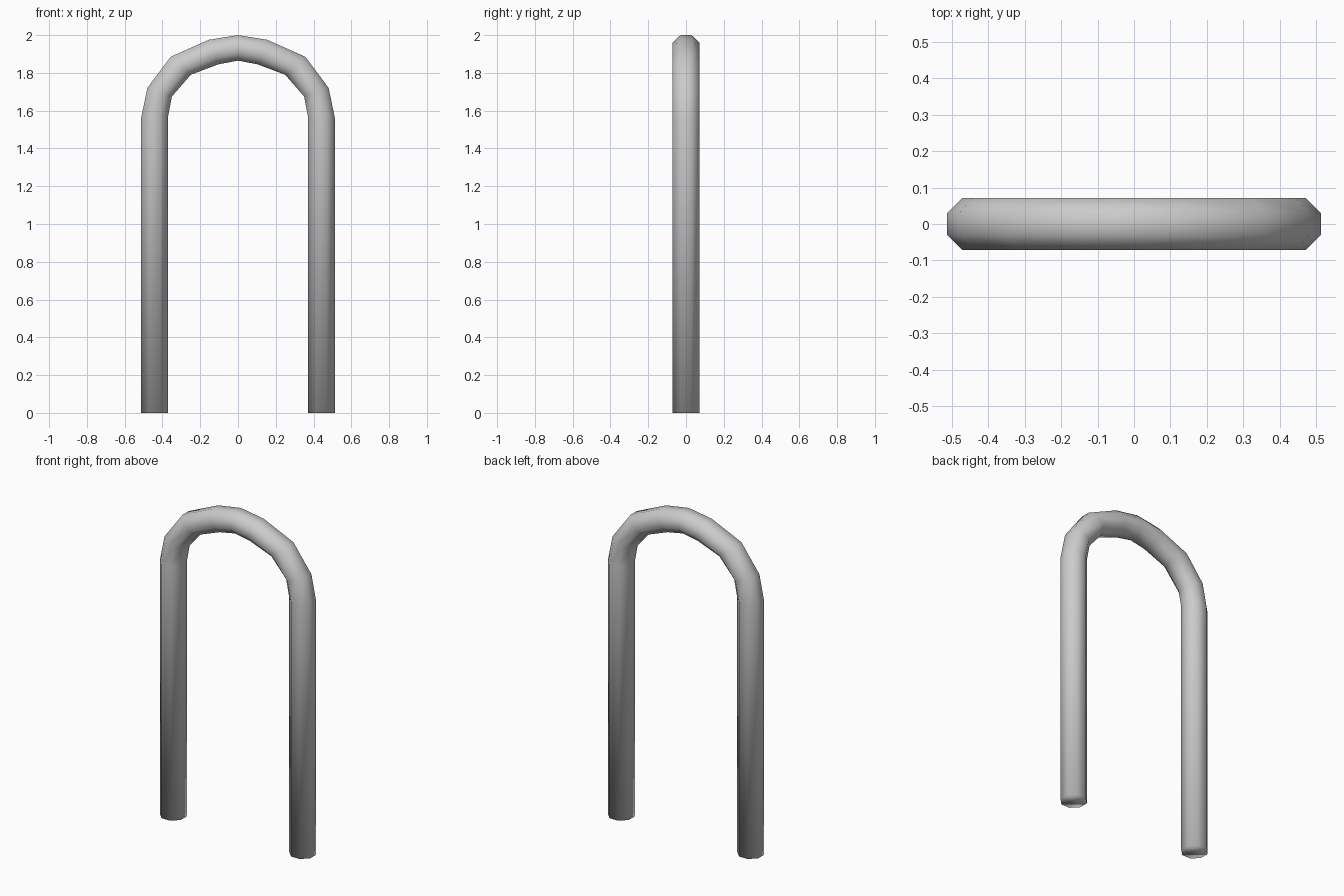
import bpy, bmesh, math
from mathutils import Vector

if "Cube" in bpy.data.objects:
    bpy.data.objects.remove(bpy.data.objects["Cube"])

SIDES = 8
RADIUS = 0.071

# Right half of the hoop: (outer x, outer z, inner x, inner z) from foot to crown
half = [
    (0.513, 0.0, 0.370, 0.0),
    (0.513, 1.56, 0.370, 1.57),
    (0.480, 1.72, 0.350, 1.675),
    (0.357, 1.885, 0.250, 1.79),
    (0.155, 1.975, 0.105, 1.845),
    (0.0, 2.0, 0.0, 1.865),
]
stations = half + [(-a, b, -c, d) for a, b, c, d in reversed(half[:-1])]

# Octagonal tube swept along the hoop, flats facing outward, front and back
bm = bmesh.new()
rings = []
scale = 1 / math.cos(math.pi / SIDES)
for ox, oz, ix, iz in stations:
    outer, inner = Vector((ox, 0, oz)), Vector((ix, 0, iz))
    mid, arm = (outer + inner) / 2, (outer - inner) / 2
    ring = []
    for k in range(SIDES):
        a = (k + 0.5) * 2 * math.pi / SIDES
        ring.append(bm.verts.new(mid + arm * math.cos(a) * scale
                                 + Vector((0, RADIUS * math.sin(a) * scale, 0))))
    rings.append(ring)
for r, s in zip(rings, rings[1:]):
    for k in range(SIDES):
        n = (k + 1) % SIDES
        bm.faces.new((r[k], r[n], s[n], s[k]))

# Foot caps
bm.faces.new(rings[0])
bm.faces.new(rings[-1])
bmesh.ops.recalc_face_normals(bm, faces=bm.faces)
for f in bm.faces:
    f.smooth = True

mesh = bpy.data.meshes.new("hoop_rail")
bm.to_mesh(mesh)
bm.free()
hoop = bpy.data.objects.new("hoop_rail", mesh)
bpy.context.collection.objects.link(hoop)

# Grey metal
metal = bpy.data.materials.new("grey_metal")
metal.diffuse_color = (0.6, 0.6, 0.6, 1)
metal.use_nodes = True
metal.node_tree.nodes["Principled BSDF"].inputs["Base Color"].default_value = metal.diffuse_color
mesh.materials.append(metal)
